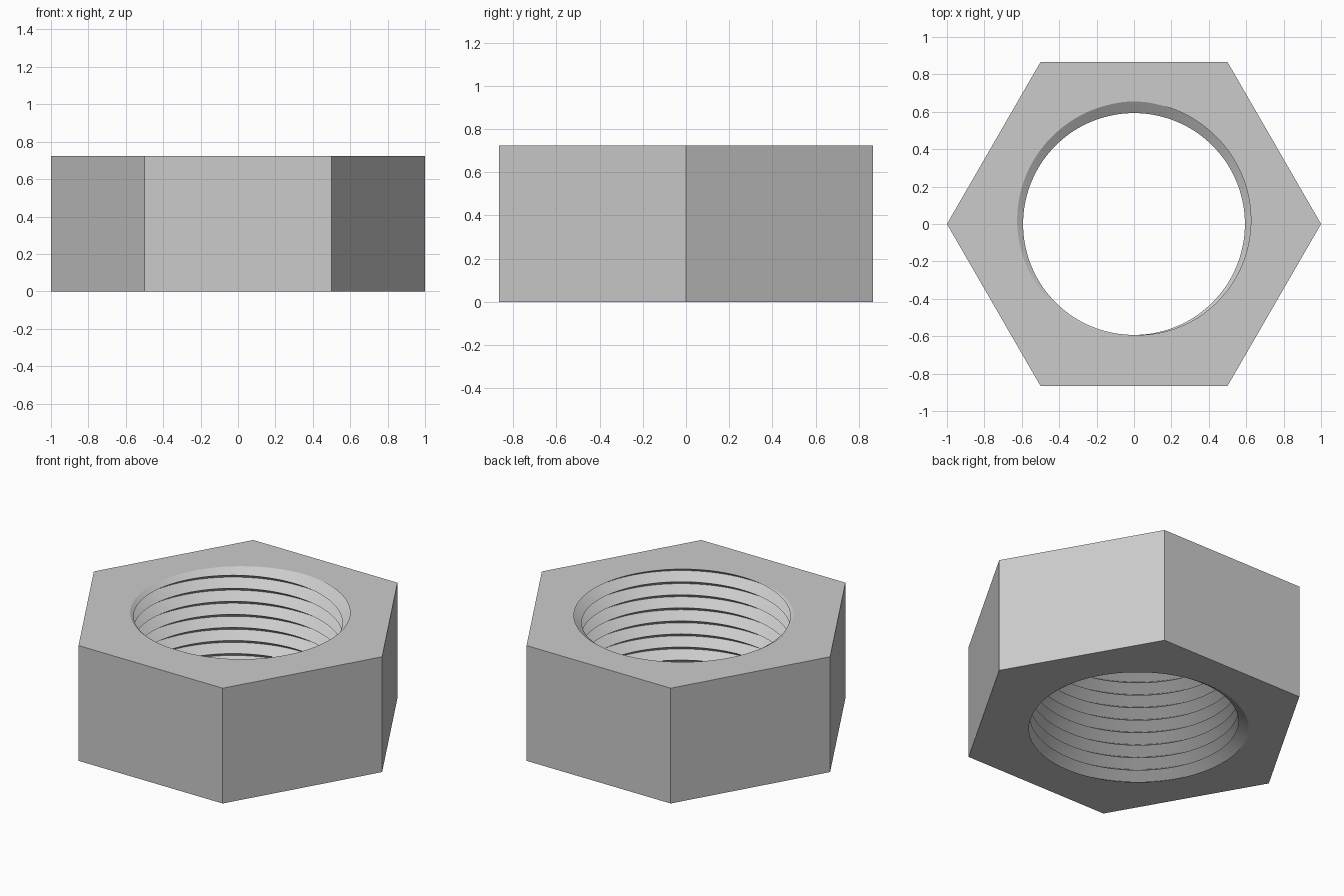
import bpy, bmesh
from math import pi, tau, cos, sin, radians
from mathutils import Vector

cube = bpy.data.objects.get("Cube")
if cube:
    bpy.data.objects.remove(cube, do_unlink=True)

HEIGHT = 0.723
PITCH = 0.0819
CREST, ROOT = 0.593, 0.656
SEGMENTS = 144

steel = bpy.data.materials.new("grey_steel")
steel.use_nodes = True
colour = (0.6, 0.6, 0.6, 1)
steel.diffuse_color = colour
steel.node_tree.nodes["Principled BSDF"].inputs["Base Color"].default_value = colour

bm = bmesh.new()

# Threaded bore: a right-handed V-shaped helix, longer than the nut
rows = []
for k in range(-22, 5):
    radius = ROOT if k % 2 == 0 else CREST
    row = []
    for i in range(SEGMENTS + 1):
        a = tau * i / SEGMENTS
        z = HEIGHT + PITCH * (a / tau - 0.25 + k / 2)
        row.append(bm.verts.new((radius * cos(a), radius * sin(a), z)))
    rows.append(row)
for low, high in zip(rows, rows[1:]):
    for i in range(SEGMENTS):
        bm.faces.new((low[i], low[i + 1], high[i + 1], high[i]))
bmesh.ops.remove_doubles(bm, verts=bm.verts[:], dist=1e-5)

# Trim the thread flush with the two end faces
for z, direction in ((0, -1), (HEIGHT, 1)):
    bmesh.ops.bisect_plane(bm, geom=bm.verts[:] + bm.edges[:] + bm.faces[:], dist=1e-6,
                           plane_co=(0, 0, z), plane_no=(0, 0, direction), clear_outer=True)


def rim_edges(z):
    return [e for e in bm.edges if e.is_boundary
            and all(abs(v.co.z - z) < 1e-4 for v in e.verts)]


rims = [rim_edges(0), rim_edges(HEIGHT)]

# Hexagonal outside walls
corners = [[bm.verts.new((cos(i * pi / 3), sin(i * pi / 3), z)) for i in range(6)]
           for z in (0, HEIGHT)]
bottom, top = corners
for i in range(6):
    j = (i + 1) % 6
    bm.faces.new((bottom[i], bottom[j], top[j], top[i]))

# End faces between each hexagon and its rim
for ring, rim, up in zip(corners, rims, (-1, 1)):
    outline = [bm.edges.get((ring[i], ring[(i + 1) % 6])) for i in range(6)]
    bmesh.ops.triangle_fill(bm, use_beauty=True, edges=outline + rim, normal=Vector((0, 0, up)))

bmesh.ops.recalc_face_normals(bm, faces=bm.faces[:])
mesh = bpy.data.meshes.new("hex_nut")
bm.to_mesh(mesh)
bm.free()
mesh.materials.append(steel)

nut = bpy.data.objects.new("hex_nut", mesh)
bpy.context.collection.objects.link(nut)
bpy.ops.object.select_all(action="DESELECT")
nut.select_set(True)
bpy.context.view_layer.objects.active = nut
bpy.ops.object.shade_smooth_by_angle(angle=radians(20))
